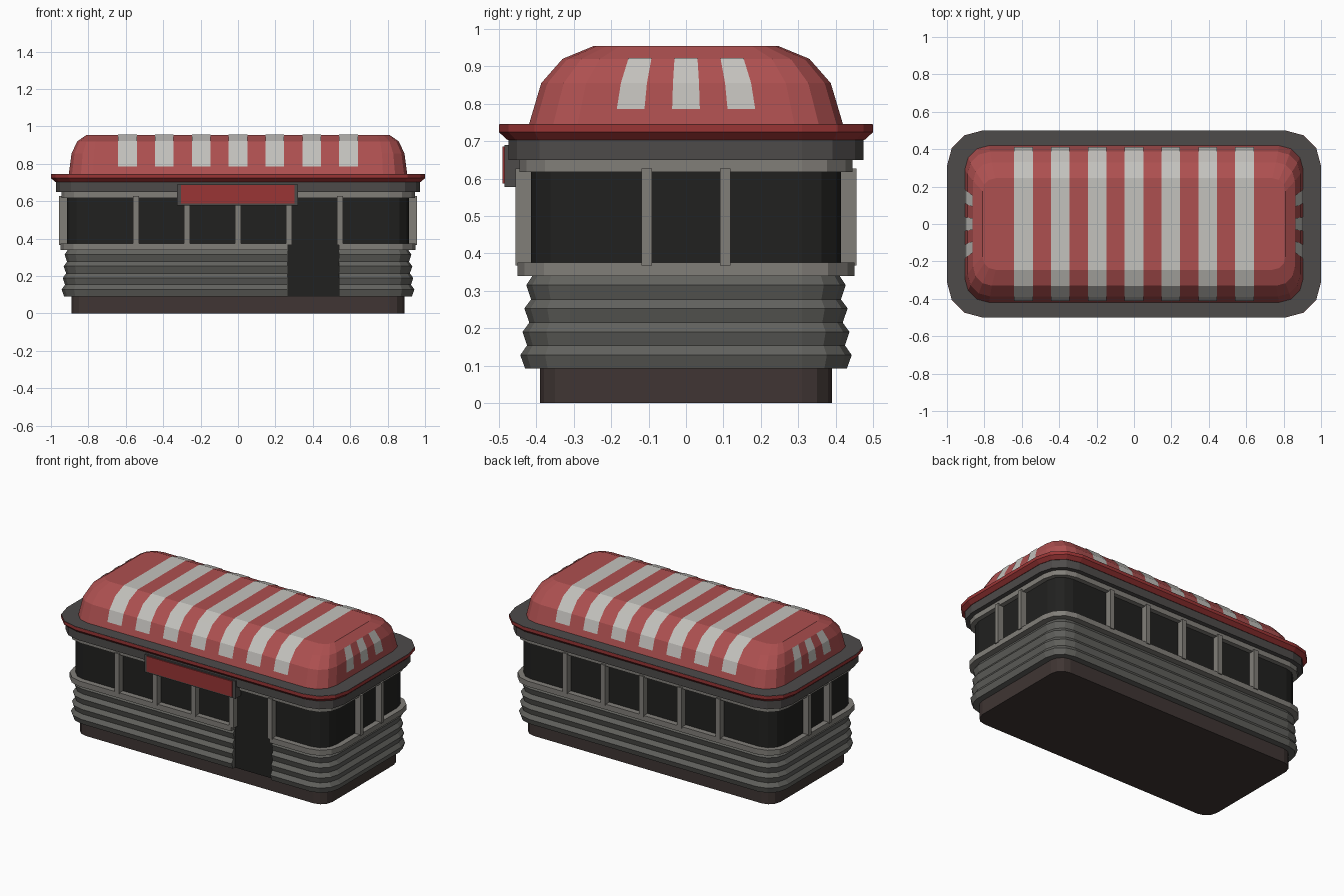
import bpy
import bmesh
from math import sin, cos, radians

if "Cube" in bpy.data.objects:
    bpy.data.objects.remove(bpy.data.objects["Cube"])

CX, CY = 0.81, 0.31   # shared corner centres of the rounded plan


def mat(name, r, g, b):
    m = bpy.data.materials.new(name)
    m.diffuse_color = (r, g, b, 1)
    m.use_nodes = True
    m.node_tree.nodes["Principled BSDF"].inputs["Base Color"].default_value = m.diffuse_color
    return m


RED = mat("roof_red", 0.42, 0.08, 0.08)
TRIM_RED = mat("trim_red", 0.32, 0.035, 0.035)
WHITE = mat("stripe_white", 0.55, 0.54, 0.51)
GLASS = mat("dark_glass", 0.015, 0.015, 0.014)
STEEL = mat("steel", 0.12, 0.12, 0.11)
TRIM = mat("pale_trim", 0.22, 0.21, 0.19)
CORNICE = mat("cornice_grey", 0.075, 0.07, 0.068)
BROWN = mat("plinth_brown", 0.05, 0.036, 0.033)


def mesh(name, verts, faces, material):
    me = bpy.data.meshes.new(name)
    me.from_pydata(verts, [], faces)
    ob = bpy.data.objects.new(name, me)
    bpy.context.collection.objects.link(ob)
    me.materials.append(material)
    return ob


def ring(hx, hy, r, z):
    """Rounded rectangle with three facets per corner."""
    pts = []
    for q, (sx, sy) in enumerate([(1, 1), (-1, 1), (-1, -1), (1, -1)]):
        for k in range(4):
            a = radians(90 * q + 30 * k)
            pts.append((sx * (hx - r) + r * cos(a), sy * (hy - r) + r * sin(a), z))
    return pts


def loft(name, rings, material):
    n = len(rings[0])
    faces = [tuple(reversed(range(n)))]
    for i in range(len(rings) - 1):
        for j in range(n):
            k = (j + 1) % n
            faces.append((i * n + j, i * n + k, (i + 1) * n + k, (i + 1) * n + j))
    faces.append(tuple(range((len(rings) - 1) * n, len(rings) * n)))
    return mesh(name, [v for r in rings for v in r], faces, material)


def band(name, profile, material):
    """Loft a (half depth, height) profile round the plan."""
    return loft(name, [ring(CX + d - CY, d, d - CY, z) for d, z in profile], material)


def box(name, x, y, z, material):
    bm = bmesh.new()
    bmesh.ops.create_cube(bm, size=1)
    for v in bm.verts:
        v.co = [lim[0] + (c + 0.5) * (lim[1] - lim[0]) for c, lim in zip(v.co, (x, y, z))]
    me = bpy.data.meshes.new(name)
    bm.to_mesh(me)
    bm.free()
    me.materials.append(material)
    ob = bpy.data.objects.new(name, me)
    bpy.context.collection.objects.link(ob)
    return ob


def strip(name, rows):
    faces = [(2 * i, 2 * i + 1, 2 * i + 3, 2 * i + 2) for i in range(len(rows) - 1)]
    return mesh(name, [v for r in rows for v in r], faces, WHITE)


# Body: plinth, corrugated siding, sill, glass, header
band("plinth", [(0.39, 0), (0.39, 0.093)], BROWN)
siding = band("corrugated_siding", [
    (0.43, 0.092), (0.443, 0.128), (0.425, 0.154), (0.437, 0.19), (0.419, 0.215),
    (0.432, 0.253), (0.414, 0.277), (0.427, 0.315), (0.41, 0.341)], STEEL)
sill = band("window_sill", [(0.45, 0.34), (0.45, 0.375)], TRIM)
band("window_glass", [(0.415, 0.37), (0.415, 0.62)], GLASS)
band("window_header", [(0.445, 0.617), (0.445, 0.652)], TRIM)

# Roof edge: cornice, red lip, grey deck
band("cornice", [(0.474, 0.65), (0.474, 0.706)], CORNICE)
band("roof_lip", [(0.477, 0.703), (0.5, 0.724), (0.5, 0.744)], TRIM_RED)
band("roof_deck", [(0.499, 0.743), (0.499, 0.746)], CORNICE)

# Domed roof
loft("roof_dome", [ring(0.905, 0.42, 0.13, 0.744), ring(0.89, 0.387, 0.12, 0.855),
                   ring(0.86, 0.33, 0.10, 0.92), ring(0.81, 0.245, 0.07, 0.955)], RED)

# Stripes over the roof
half = [(-0.411, 0.786), (-0.39, 0.857), (-0.332, 0.923), (-0.245, 0.958)]
path = half + [(-y, z) for y, z in reversed(half)]
for i in range(-3, 4):
    x = i * 0.197
    strip("roof_stripe", [((x - 0.05, y, z), (x + 0.05, y, z)) for y, z in path])

# Tapered stripes on both roof ends
for s in (1, -1):
    for yc in (-0.148, 0, 0.148):
        strip("end_stripe", [((s * x, s * (yc - 0.037) * t, z), (s * x, s * (yc + 0.037) * t, z))
                             for x, z, t in [(0.903, 0.786, 1), (0.893, 0.856, 0.94), (0.863, 0.922, 0.83)]])

# Mullions on all four sides
for s in (-1, 1):
    for x in (-0.545, -0.272, 0, 0.272, 0.545):
        box("long_side_mullion", (x - 0.016, x + 0.016), sorted((s * 0.4, s * 0.456)), (0.367, 0.627), TRIM)
    for y in (-0.105, 0.105):
        box("end_mullion", sorted((s * 0.9, s * 0.956)), (y - 0.014, y + 0.014), (0.367, 0.627), TRIM)

# Doorway cut through siding and sill, with a dark door
cutter = box("door_cutter", (0.265, 0.54), (-0.6, -0.404), (0.05, 0.5), GLASS)
cutter.hide_render = True
cutter.display_type = 'WIRE'
for ob in (siding, sill):
    mod = ob.modifiers.new("doorway", 'BOOLEAN')
    mod.operation = 'DIFFERENCE'
    mod.solver = 'EXACT'
    mod.object = cutter
box("door", (0.266, 0.539), (-0.412, -0.38), (0.093, 0.62), GLASS)

# Blank sign over the front
box("sign_box", (-0.325, 0.322), (-0.485, -0.43), (0.577, 0.69), CORNICE)
box("sign_panel", (-0.306, 0.302), (-0.491, -0.48), (0.587, 0.686), TRIM_RED)
